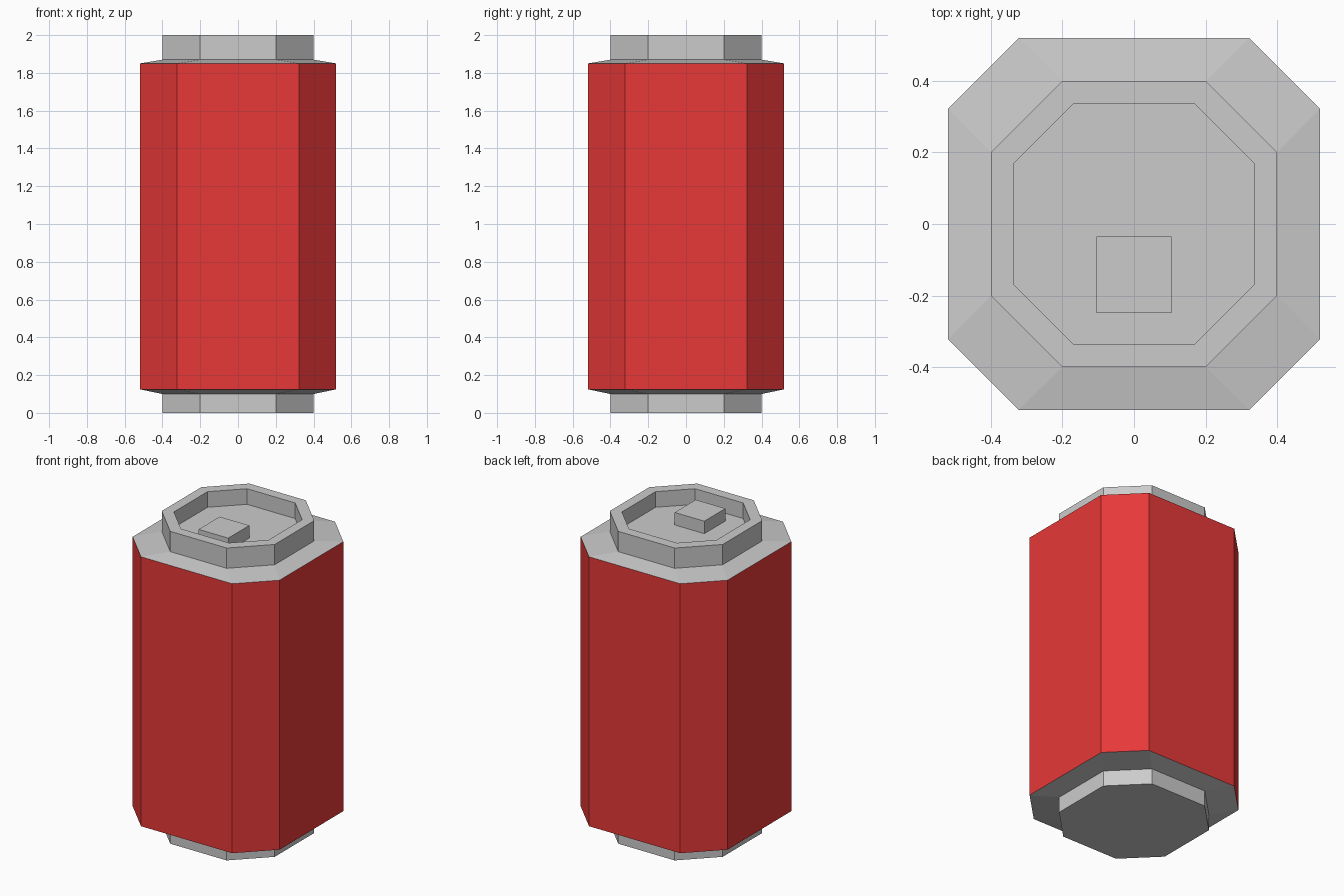
import bpy

if "Cube" in bpy.data.objects:
    bpy.data.objects.remove(bpy.data.objects["Cube"])


def octagon(half, flat, z):
    """Chamfered square, counter-clockwise from above."""
    return [(half, -flat, z), (half, flat, z), (flat, half, z), (-flat, half, z),
            (-half, flat, z), (-half, -flat, z), (-flat, -half, z), (flat, -half, z)]


def loft(name, profile, cap_start=False, cap_end=False, material=None):
    """Skin a stack of octagons given as (half width, half flat, z)."""
    verts = [v for ring in profile for v in octagon(*ring)]
    faces = []
    for r in range(len(profile) - 1):
        for i in range(8):
            a, b = r * 8 + i, r * 8 + (i + 1) % 8
            faces.append((a, b, b + 8, a + 8))
    if cap_start:
        faces.append(tuple(range(7, -1, -1)))
    if cap_end:
        faces.append(tuple(range(len(verts) - 8, len(verts))))
    mesh = bpy.data.meshes.new(name)
    mesh.from_pydata(verts, [], faces)
    if material:
        mesh.materials.append(material)
    obj = bpy.data.objects.new(name, mesh)
    bpy.context.collection.objects.link(obj)
    return obj


red = bpy.data.materials.new("red_paint")
red.diffuse_color = (0.8, 0.04, 0.04, 1)
red.use_nodes = True
red.node_tree.nodes["Principled BSDF"].inputs["Base Color"].default_value = red.diffuse_color

# Octagon sizes shared by neighbouring parts
BODY = (0.52, 0.323)
RIM = (0.40, 0.20)
RECESS = (0.335, 0.17)

# Painted side wall
loft("can_body", [(*BODY, 0.125), (*BODY, 1.85)], material=red)

# Foot and lower shoulder
loft("can_base", [(*RIM, 0), (*RIM, 0.10), (*BODY, 0.125)], cap_start=True)

# Upper shoulder, raised rim and recessed lid
loft("can_lid", [(*BODY, 1.85), (*RIM, 1.87), (*RIM, 2.0),
                 (*RECESS, 2.0), (*RECESS, 1.90)], cap_end=True)

# Pull tab on the lid
bpy.ops.mesh.primitive_cube_add(size=1, location=(0, -0.142, 1.94))
tab = bpy.context.object
tab.name = "pull_tab"
tab.scale = (0.21, 0.213, 0.08)
